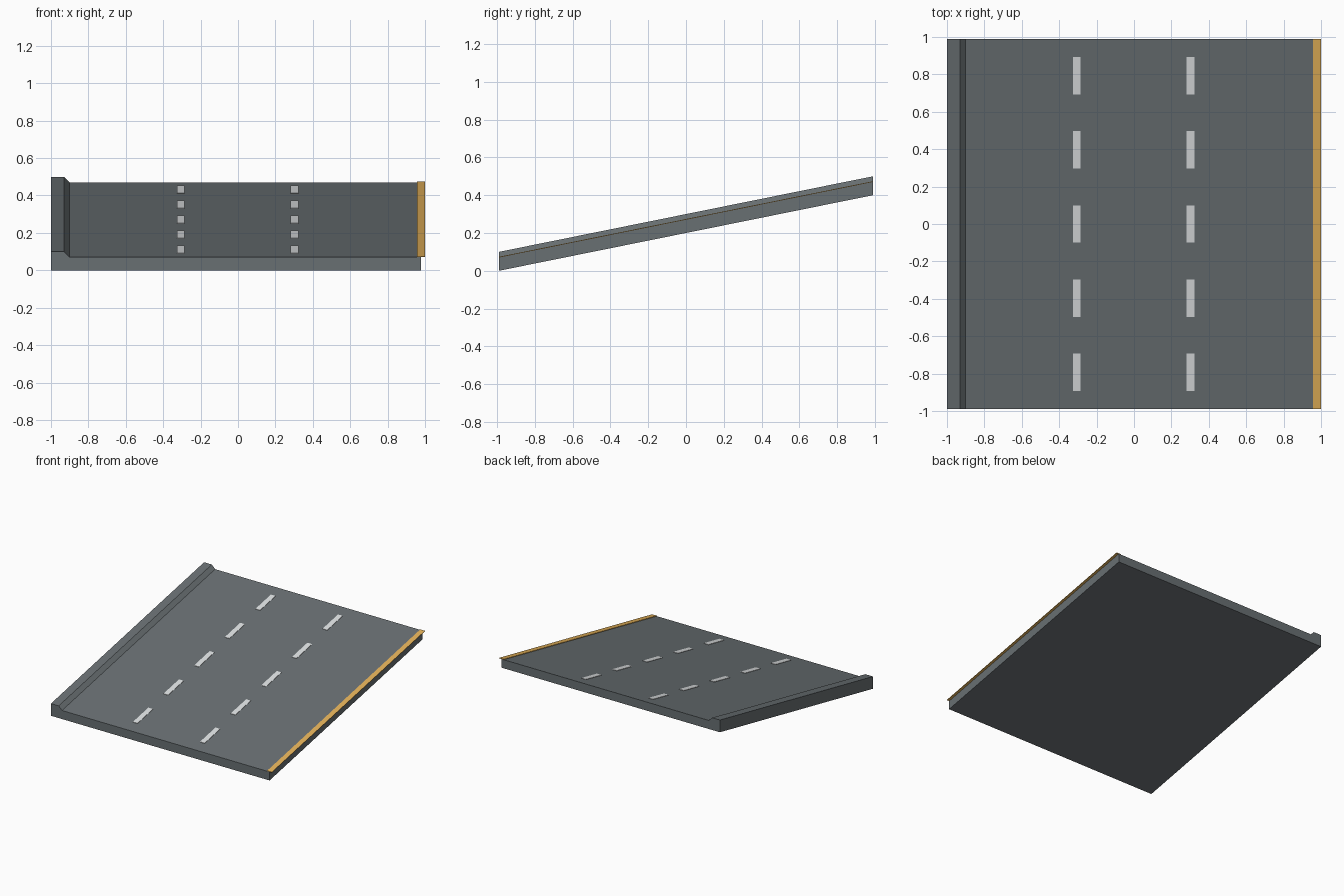
import bpy
import bmesh

if "Cube" in bpy.data.objects:
    bpy.data.objects.remove(bpy.data.objects["Cube"])

HALF = 0.99    # half length along y
RISE = 0.4     # climb from front to back
ROAD = 0.07    # road surface height above the sloped underside


def material(name, rgb):
    m = bpy.data.materials.new(name)
    m.diffuse_color = (*rgb, 1.0)
    m.use_nodes = True
    m.node_tree.nodes["Principled BSDF"].inputs["Base Color"].default_value = m.diffuse_color
    return m


asphalt = material("asphalt grey", (0.14, 0.16, 0.17))
white = material("lane white", (0.73, 0.75, 0.76))
yellow = material("edge yellow", (0.77, 0.44, 0.10))


def ramp_z(y):
    return RISE * (y + HALF) / (2 * HALF)


def sloped_prism(name, profile, spans, mat):
    """Extrude an x-z profile along the ramp for every (y0, y1) span."""
    bm = bmesh.new()
    n = len(profile)
    for y0, y1 in spans:
        a, b = [[bm.verts.new((x, y, z + ramp_z(y))) for x, z in profile]
                for y in (y0, y1)]
        bm.faces.new(a)
        bm.faces.new(b[::-1])
        for i in range(n):
            j = (i + 1) % n
            bm.faces.new((a[i], b[i], b[j], a[j]))
    bmesh.ops.recalc_face_normals(bm, faces=bm.faces[:])
    mesh = bpy.data.meshes.new(name)
    bm.to_mesh(mesh)
    bm.free()
    mesh.materials.append(mat)
    obj = bpy.data.objects.new(name, mesh)
    bpy.context.collection.objects.link(obj)
    return obj


def plate(x0, x1, thick):
    return [(x0, ROAD), (x1, ROAD), (x1, ROAD + thick), (x0, ROAD + thick)]


# Road slab with chamfered kerb on the left
sloped_prism("road_ramp",
             [(-1, 0), (0.979, 0), (0.979, ROAD), (-0.9, ROAD),
              (-0.93, 0.1), (-1, 0.1)],
             [(-HALF, HALF)], asphalt)

# Yellow edge strip, slightly overhanging the right side
sloped_prism("edge_strip", plate(0.957, 1.0, 0.004), [(-HALF, HALF)], yellow)

# Two rows of dashed lane markings
dashes = [(0.396 * k - 0.1, 0.396 * k + 0.1) for k in range(-2, 3)]
for side, x in (("left", -0.306), ("right", 0.302)):
    sloped_prism("lane_dashes_" + side,
                 plate(x - 0.021, x + 0.021, 0.003), dashes, white)
